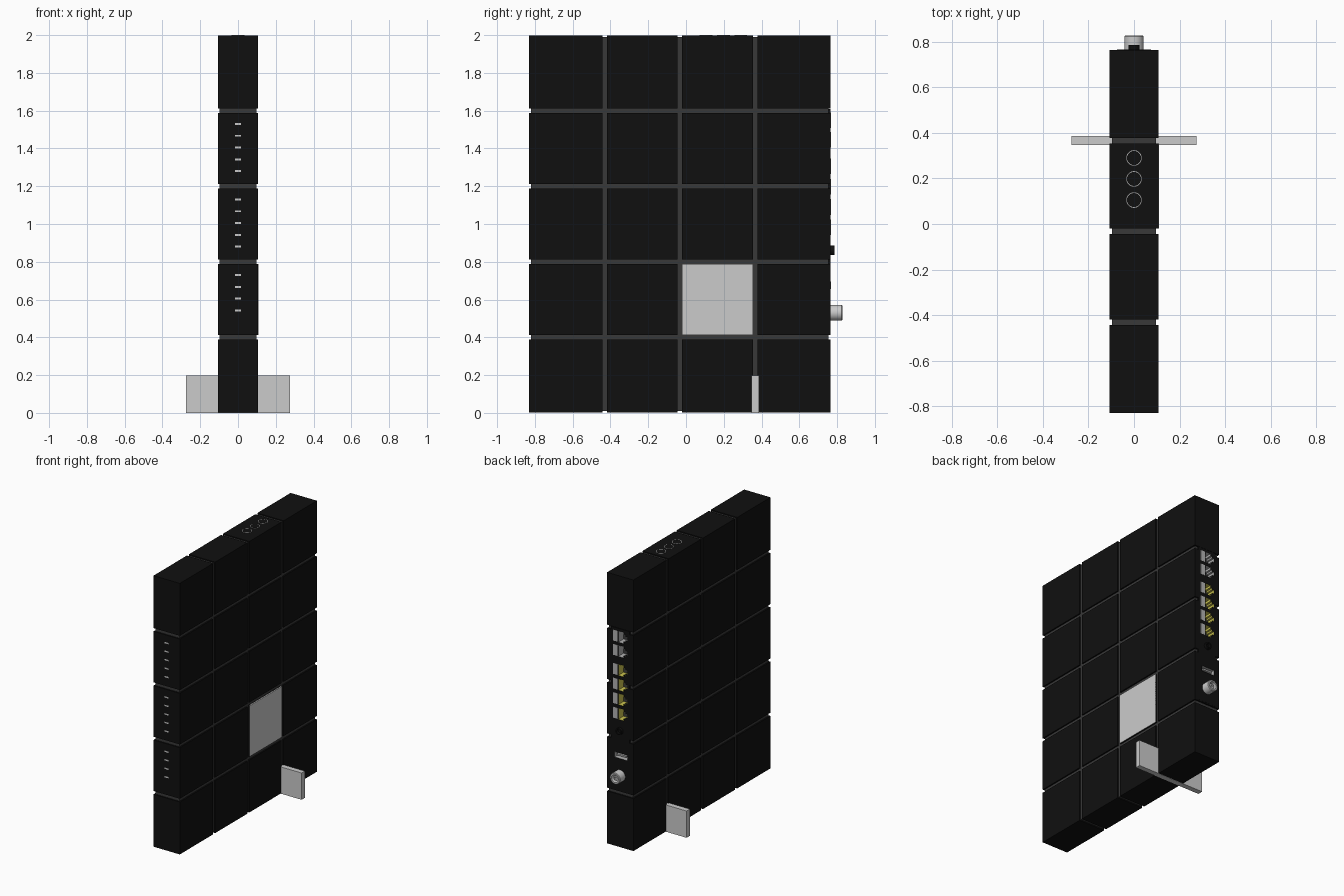
import bpy, bmesh, math
from mathutils import Matrix, Vector

if "Cube" in bpy.data.objects:
    bpy.data.objects.remove(bpy.data.objects["Cube"])


def material(name, c):
    m = bpy.data.materials.new(name)
    m.diffuse_color = (*c, 1)
    m.use_nodes = True
    m.node_tree.nodes["Principled BSDF"].inputs["Base Color"].default_value = m.diffuse_color
    return m


BLACK = material("black_plastic", (0.005, 0.005, 0.005))
DARK = material("dark_groove", (0.04, 0.04, 0.04))
YELLOW = material("yellow_plastic", (0.6, 0.55, 0.08))


def finish(name, bm, *mats):
    me = bpy.data.meshes.new(name)
    bm.to_mesh(me)
    bm.free()
    ob = bpy.data.objects.new(name, me)
    bpy.context.collection.objects.link(ob)
    for m in mats:
        me.materials.append(m)
    return ob


def add_box(bm, x0, x1, y0, y1, z0, z1):
    mat = Matrix.Translation(((x0 + x1) / 2, (y0 + y1) / 2, (z0 + z1) / 2))
    mat = mat @ Matrix.Diagonal((x1 - x0, y1 - y0, z1 - z0, 1))
    bmesh.ops.create_cube(bm, size=1, matrix=mat)


def boxes(name, dims, *mats):
    bm = bmesh.new()
    for d in dims:
        add_box(bm, *d)
    return finish(name, bm, *mats)


def lathe(name, prof, loc, axis, mat=None, seg=32):
    """Revolve (radius, height) points about an axis ('Z' up or 'Y' backwards)."""
    bm = bmesh.new()
    vs = [bm.verts.new((r, 0, h)) for r, h in prof]
    es = [bm.edges.new(p) for p in zip(vs, vs[1:])]
    bmesh.ops.spin(bm, geom=vs + es, cent=(0, 0, 0), axis=(0, 0, 1),
                   angle=2 * math.pi, steps=seg)
    bmesh.ops.remove_doubles(bm, verts=bm.verts, dist=1e-5)
    bmesh.ops.recalc_face_normals(bm, faces=bm.faces)
    rot = Matrix.Rotation(-math.pi / 2, 4, 'X') if axis == 'Y' else Matrix()
    bm.transform(Matrix.Translation(loc) @ rot)
    ob = finish(name, bm, *([mat] if mat else []))
    bpy.context.view_layer.objects.active = ob
    ob.select_set(True)
    bpy.ops.object.shade_smooth_by_angle(angle=math.radians(35))
    ob.select_set(False)
    return ob


W, Y0, Y1, H = 0.107, -0.83, 0.765, 2.0
PY, PZ, G = (Y1 - Y0) / 4, 0.4, 0.012

# body: grid of blocks over a slightly smaller core
cells = []
for i in range(4):
    for j in range(5):
        cells.append((-W, W,
                      Y0 + i * PY + (G if i else 0), Y0 + (i + 1) * PY - (G if i < 3 else 0),
                      j * PZ + (G if j else 0.002), (j + 1) * PZ - (G if j < 4 else 0.002)))
blocks = boxes("body_blocks", cells, BLACK)
core = boxes("body_core", [(-W + .01, W - .01, Y0 + .01, Y1 - .01, .01, H - .01)], DARK)
plate = boxes("port_panel", [(-.075, .075, Y1 - .02, Y1 + .001, .42, 1.61)], BLACK)

# side panel and foot
boxes("side_panel", [(W - .005, W + .002, Y0 + 2 * PY + G, Y0 + 3 * PY - G, .413, .788)])
boxes("foot", [(-.275, .275, .347, .386, 0, .197)])

# sockets: profile in (x, z), open at the back
JACK = [(.015, -.042), (.015, .042), (-.03, .042), (-.03, .026), (-.045, .026), (-.045, .014),
        (-.06, .014), (-.06, -.014), (-.045, -.014), (-.045, -.026), (-.03, -.026), (-.03, -.042)]
SLOT = [(.045, -.02), (.045, .02), (-.06, .02), (-.06, -.02)]
GREY_Z = (1.55, 1.445)
YELLOW_Z = (1.305, 1.197, 1.09, .982)
SLOT_Z = .675


def prism(bm, prof, z, y_in, y_out, open_back, s=1.0):
    vs = [bm.verts.new((x * s, y_in, z + h * s)) for x, h in prof]
    f = bm.faces.new(vs)
    f.material_index = 1 if open_back else 0
    ext = bmesh.ops.extrude_face_region(bm, geom=[f], use_keep_orig=True)
    top = [v for v in ext["geom"] if isinstance(v, bmesh.types.BMVert)]
    bmesh.ops.translate(bm, verts=top, vec=(0, y_out - y_in, 0))
    sides = [fc for v in top for fc in v.link_faces]
    for fc in set(sides):
        fc.material_index = 0
    if open_back:
        cap = [g for g in ext["geom"] if isinstance(g, bmesh.types.BMFace)]
        bmesh.ops.delete(bm, geom=cap, context='FACES_ONLY')


def liner(name, prof, z, mats):
    bm = bmesh.new()
    prism(bm, prof, z, Y1 - .06, Y1 + .002, True, .98)
    mid = Vector((-.015, Y1 - .03, z))
    bmesh.ops.recalc_face_normals(bm, faces=bm.faces)
    if sum((f.calc_center_median() - mid).dot(f.normal) for f in bm.faces) > 0:
        bmesh.ops.reverse_faces(bm, faces=bm.faces)
    ob = finish(name, bm, *mats)
    return ob


bm = bmesh.new()
for z in GREY_Z + YELLOW_Z:
    prism(bm, JACK, z, Y1 - .065, Y1 + .05, False)
prism(bm, SLOT, SLOT_Z, Y1 - .065, Y1 + .05, False)
bmesh.ops.recalc_face_normals(bm, faces=bm.faces)
cutter = finish("socket_cutter", bm)
cutter.hide_render = True
for ob in (blocks, core, plate):
    mod = ob.modifiers.new("sockets", 'BOOLEAN')
    mod.object, mod.operation, mod.solver = cutter, 'DIFFERENCE', 'EXACT'
    bpy.context.view_layer.objects.active = ob
    bpy.ops.object.modifier_apply(modifier=mod.name)
bpy.data.objects.remove(cutter)

GREY = material("grey_plastic", (.45, .45, .45))
for z in GREY_Z:
    liner("phone_socket", JACK, z, (GREY, DARK))
for z in YELLOW_Z:
    liner("network_socket", JACK, z, (YELLOW, DARK))
liner("data_slot", SLOT, SLOT_Z, (GREY, DARK))
boxes("data_slot_tongue", [(-.045, .03, Y1 - .06, Y1 - .004, SLOT_Z - .004, SLOT_Z + .008)], GREY)
boxes("socket_labels", [(.021, .056, Y1, Y1 + .002, z - .04, z + .04)
                        for z in GREY_Z + YELLOW_Z], GREY)

# power socket and screw-on cable connector
lathe("power_socket", [(0, -.03), (.016, -.03), (.016, .02), (.025, .02), (.025, -.03)],
      (0, Y1, .86), 'Y', BLACK)
lathe("cable_connector", [(0, .02), (.008, .02), (.008, .05), (.018, .05), (.018, .02),
                          (.028, .02), (.028, .063), (.038, .063), (.042, .059), (.042, -.005)],
      (0, Y1, .53), 'Y')

# front indicator lights
leds = [1.53 - .0625 * k for k in range(5)] + [1.13 - .0625 * k for k in range(5)]
leds += [.73 - .0625 * k for k in range(4)]
boxes("indicator_lights", [(-.016, .016, Y0 - .001, Y0 + .004, z - .005, z + .005) for z in leds])

# round top buttons with thin outlines
for y in (.29, .198, .105):
    lathe("button_ring", [(.031, 1.99), (.031, H), (.034, H), (.034, 1.99)], (0, y, 0), 'Z', GREY)
    lathe("top_button", [(0, 1.9995), (.031, 1.9995), (.031, 1.99)], (0, y, 0), 'Z', BLACK)
